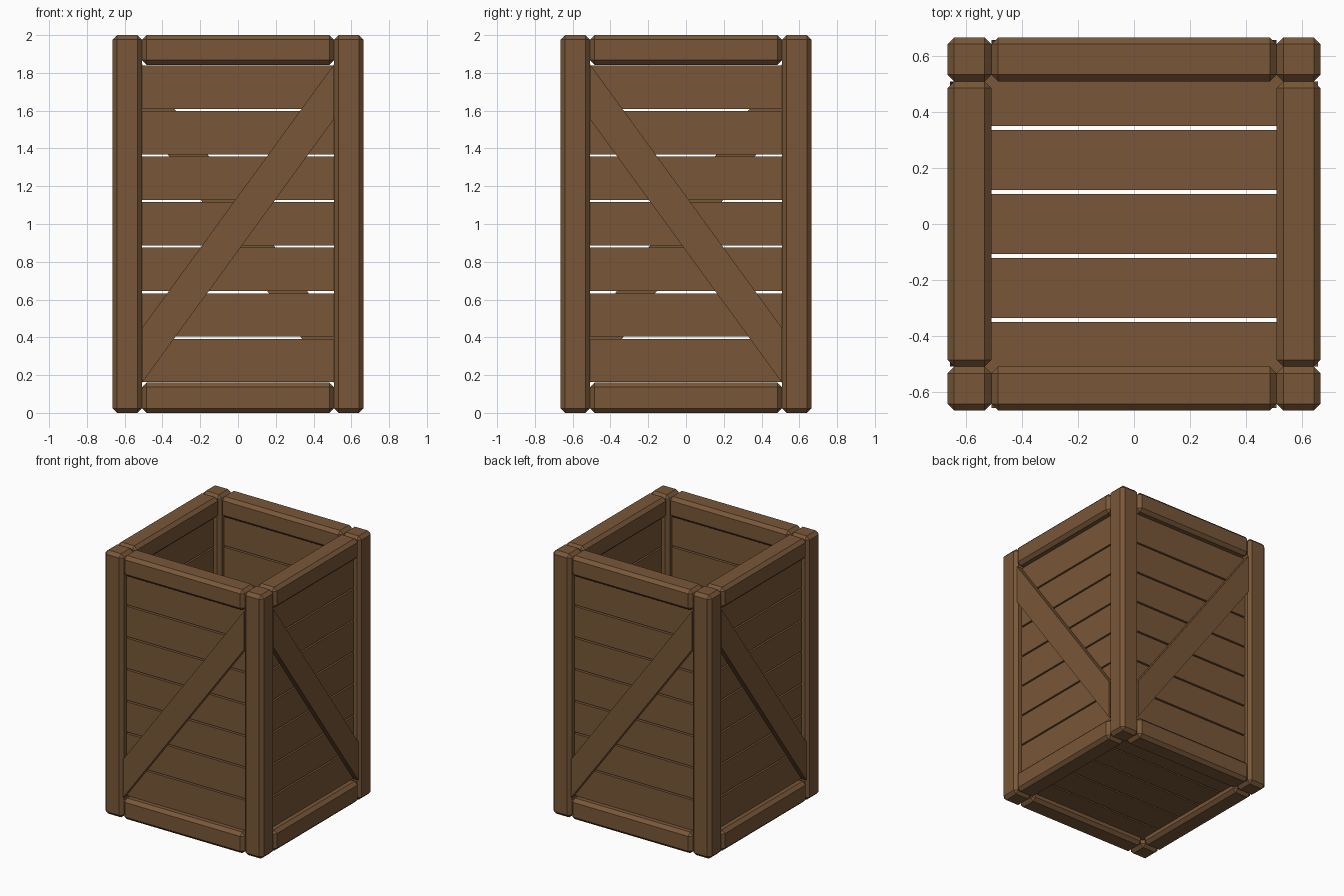
import bpy, bmesh, math
from mathutils import Matrix

if "Cube" in bpy.data.objects:
    bpy.data.objects.remove(bpy.data.objects["Cube"])

wood = bpy.data.materials.new("brown_wood")
wood.diffuse_color = (0.19, 0.096, 0.04, 1)
wood.use_nodes = True
wood.node_tree.nodes["Principled BSDF"].inputs["Base Color"].default_value = wood.diffuse_color

OUT, INN, H = 0.665, 0.508, 2.0      # outer half width, inner edge of posts, height
T = OUT - INN                        # timber thickness
CH = 0.024                           # chamfer


def finish(name, bm, turn=0.0):
    bmesh.ops.rotate(bm, verts=bm.verts, cent=(0, 0, 0),
                     matrix=Matrix.Rotation(turn, 3, 'Z'))
    bmesh.ops.recalc_face_normals(bm, faces=bm.faces)
    me = bpy.data.meshes.new(name)
    bm.to_mesh(me)
    bm.free()
    me.materials.append(wood)
    ob = bpy.data.objects.new(name, me)
    bpy.context.collection.objects.link(ob)
    return ob


def box(name, lo, hi, chamfer=0.0, turn=0.0):
    bm = bmesh.new()
    bmesh.ops.create_cube(bm, size=1)
    for v in bm.verts:
        v.co = [lo[i] + (v.co[i] + 0.5) * (hi[i] - lo[i]) for i in range(3)]
    if chamfer:
        bmesh.ops.bevel(bm, geom=bm.edges[:], offset=chamfer, segments=1,
                        profile=0.5, affect='EDGES')
    return finish(name, bm, turn)


def brace(name, flip, turn):
    # slanted board with upright ends, lying on the wall planks
    z0, z1, w = 0.16, 1.845, 0.29
    pts = [(-INN, z0), (INN, z1 - w), (INN, z1), (-INN, z0 + w)]
    bm = bmesh.new()
    face = bm.faces.new([bm.verts.new((x * flip, -0.655, z)) for x, z in pts])
    ext = bmesh.ops.extrude_face_region(bm, geom=[face])
    for v in ext["geom"]:
        if isinstance(v, bmesh.types.BMVert):
            v.co.y = -0.61
    return finish(name, bm, turn)


# four walls, each made as the front one and turned into place
for i, side in enumerate(("front", "right", "back", "left")):
    turn = i * math.pi / 2
    box(side + "_corner_post", (-OUT, -OUT, 0), (-INN, -INN, H), CH, turn)
    box(side + "_bottom_rail", (-INN, -OUT, 0), (INN, -INN, 0.16), CH, turn)
    box(side + "_top_rail", (-INN, -OUT, H - T), (INN, -INN, H), CH, turn)
    pitch = (1.845 - 0.157) / 7
    for k in range(7):
        z = 0.157 + k * pitch
        box(f"{side}_wall_plank_{k + 1}", (-INN - 0.01, -0.613, z + 0.006),
            (INN + 0.01, -0.56, z + pitch - 0.006), 0, turn)
    brace(side + "_brace", 1 if i % 2 == 0 else -1, turn)

# floor planks
fp = 0.228
for k in range(5):
    y = (k - 2) * fp
    box(f"floor_plank_{k + 1}", (-0.55, y - fp / 2 + 0.0065, 0.052),
        (0.55, y + fp / 2 - 0.0065, 0.105))
